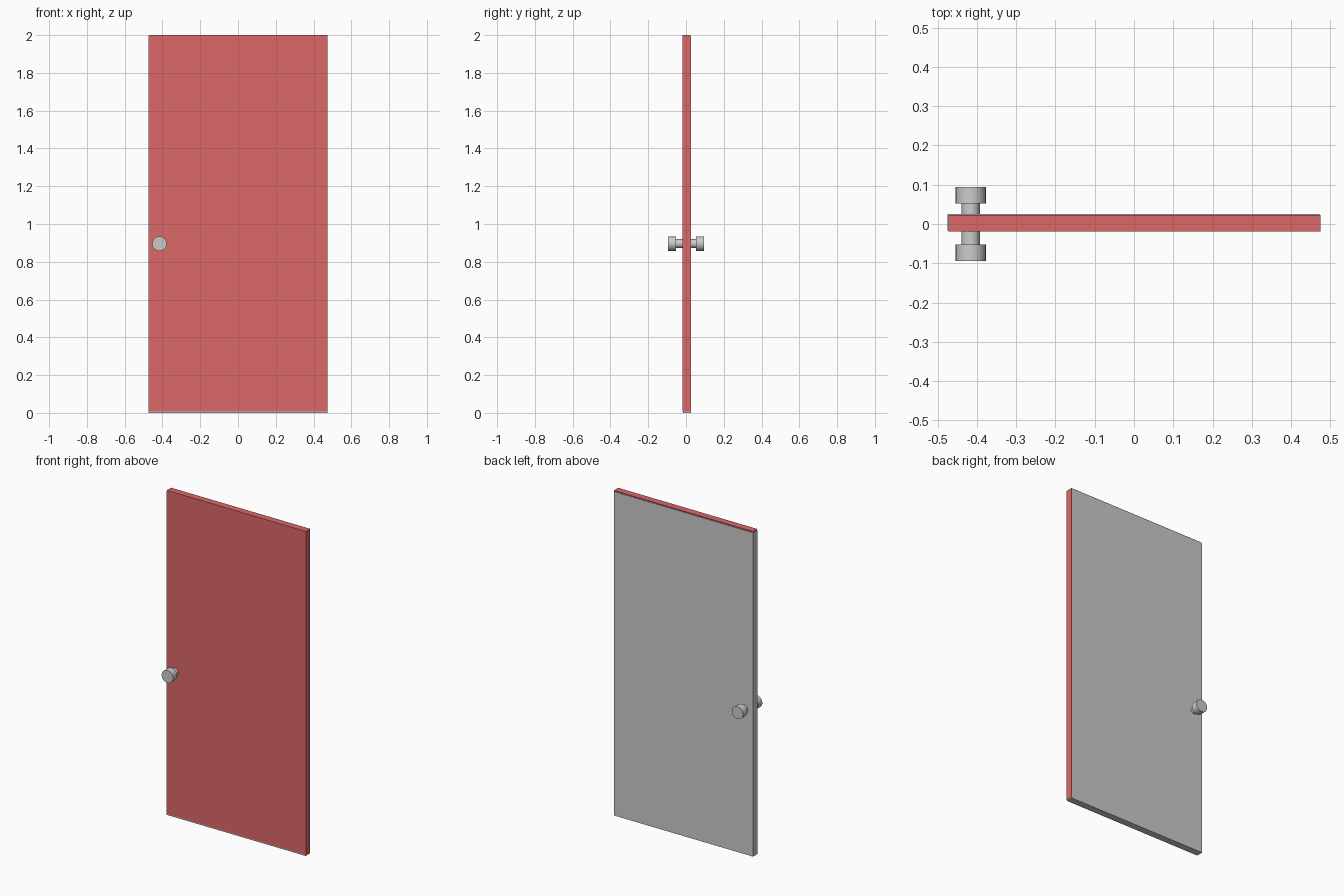
import bpy
import math

if "Cube" in bpy.data.objects:
    bpy.data.objects.remove(bpy.data.objects["Cube"])

red = bpy.data.materials.new("red_paint")
red.diffuse_color = (0.72, 0.14, 0.14, 1)
red.use_nodes = True
red.node_tree.nodes["Principled BSDF"].inputs["Base Color"].default_value = red.diffuse_color


def box(name, lo, hi, mat=None):
    centre = [(a + b) / 2 for a, b in zip(lo, hi)]
    bpy.ops.mesh.primitive_cube_add(size=1, location=centre)
    ob = bpy.context.object
    ob.name = name
    ob.scale = [b - a for a, b in zip(lo, hi)]
    bpy.ops.object.transform_apply(location=False, rotation=False, scale=True)
    if mat:
        ob.data.materials.append(mat)
    return ob


def rod(name, radius, y0, y1, x=-0.416, z=0.896):
    bpy.ops.mesh.primitive_cylinder_add(
        vertices=24, radius=radius, depth=y1 - y0,
        location=(x, (y0 + y1) / 2, z), rotation=(math.pi / 2, 0, 0))
    ob = bpy.context.object
    ob.name = name
    bpy.ops.object.shade_smooth_by_angle(angle=math.radians(40))
    return ob


# Door: a red front leaf and a grey back leaf, overlapping with a slight offset
box("door_front_leaf", (-0.472, -0.019, 0.007), (0.475, 0.023, 2.0), red)
box("door_back_leaf", (-0.475, -0.017, 0.0), (0.473, 0.026, 1.994))

# Spindle through the door with a knob on either side
rod("knob_spindle", 0.0235, -0.053, 0.053)
rod("front_knob", 0.0385, -0.094, -0.052)
rod("back_knob", 0.0385, 0.052, 0.094)
